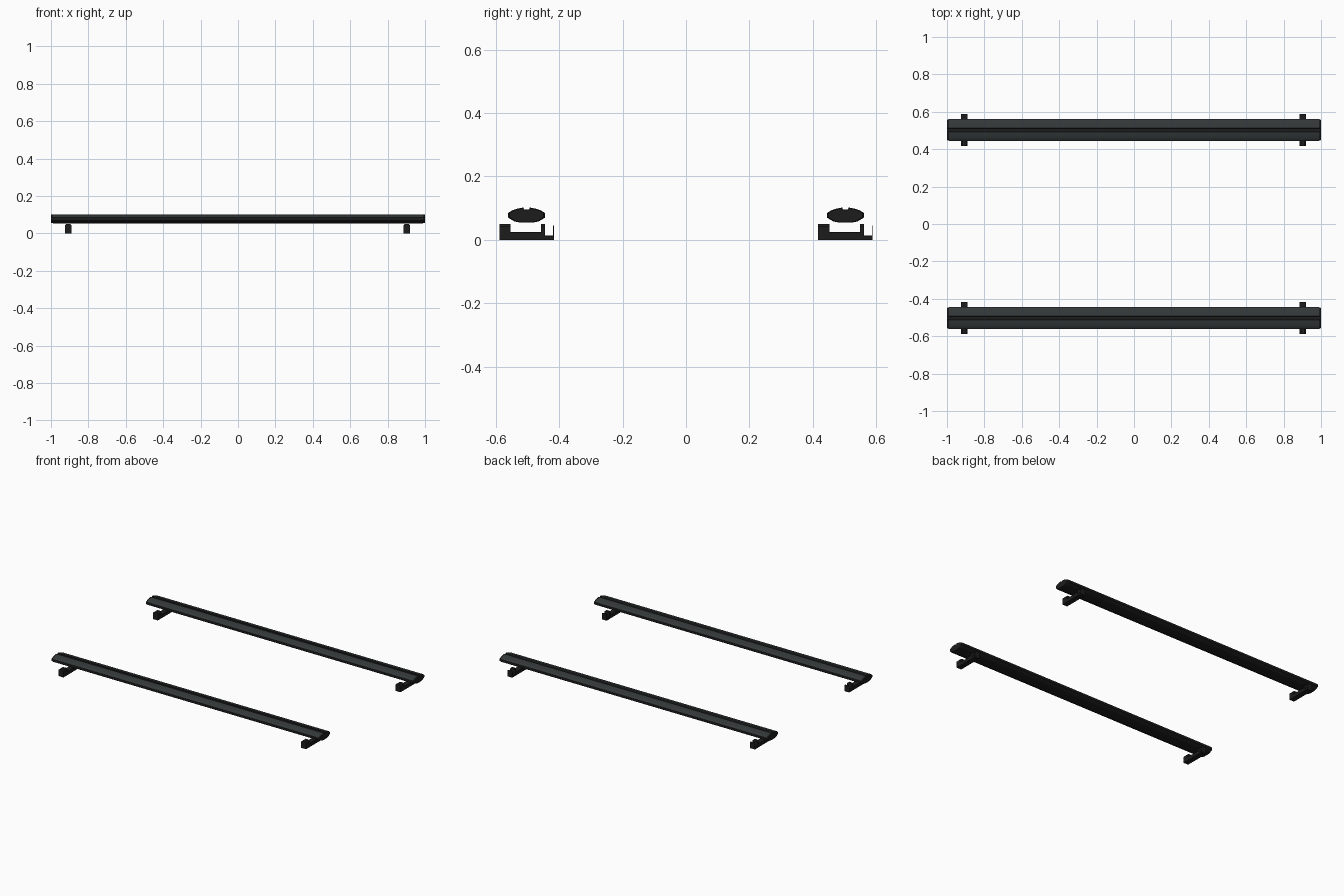
import bpy, bmesh

if "Cube" in bpy.data.objects:
    bpy.data.objects.remove(bpy.data.objects["Cube"])

def material(name, rgb):
    m = bpy.data.materials.new(name)
    m.diffuse_color = (*rgb, 1)
    m.use_nodes = True
    m.node_tree.nodes["Principled BSDF"].inputs["Base Color"].default_value = m.diffuse_color
    return m

BLACK = material("black plastic", (0.012, 0.012, 0.012))
GREY = material("dark grey coating", (0.033, 0.039, 0.039))

def loft(name, profile, rings, axis, mats):
    """Sweep a closed profile through rings of (position, scale, centre_z)."""
    bm = bmesh.new()
    loops = []
    for p, s, cz in rings:
        loop = []
        for a, z in profile:
            zz = cz + (z - cz) * s
            co = (p, a * s, zz) if axis == 'x' else (a * s, p, zz)
            loop.append(bm.verts.new(co))
        loops.append(loop)
    n = len(profile)
    for l0, l1 in zip(loops, loops[1:]):
        for i in range(n):
            j = (i + 1) % n
            bm.faces.new((l0[i], l0[j], l1[j], l1[i]))
    bm.faces.new(loops[0])
    bm.faces.new(loops[-1])
    bmesh.ops.recalc_face_normals(bm, faces=bm.faces)
    me = bpy.data.meshes.new(name)
    bm.to_mesh(me)
    bm.free()
    ob = bpy.data.objects.new(name, me)
    bpy.context.collection.objects.link(ob)
    for m in mats:
        me.materials.append(m)
    return ob

# Flattened bar section with a shallow slot along the top
BAR = [(-0.058, 0.070), (-0.058, 0.085), (-0.045, 0.093), (-0.030, 0.098),
       (-0.010, 0.102), (-0.008, 0.096), (0.008, 0.096), (0.010, 0.102),
       (0.030, 0.098), (0.045, 0.093), (0.058, 0.085), (0.058, 0.070),
       (0.038, 0.058), (0.018, 0.054), (-0.018, 0.054), (-0.038, 0.058)]

def foot_profile(z0, z1, w=0.018, c=0.008):
    """Upright section with chamfered top corners."""
    return [(-w, z0), (w, z0), (w, z1 - c), (w - c, z1), (c - w, z1), (-w, z1 - c)]

def crossbar(label, y):
    bar = loft(label + "_crossbar", BAR,
               [(-1, 0.92, 0.078), (-0.99, 1, 0.078), (0.99, 1, 0.078), (1, 0.92, 0.078)],
               'x', [BLACK, GREY])
    bar.location.y = y
    # Coated upper slopes, black slot, edges and underside
    for f in bar.data.polygons:
        if f.normal.z > 0.3 and abs(f.center.y) > 0.009 and abs(f.center.x) < 0.9:
            f.material_index = 1

    # Feet: (part, y start, y end, z bottom, z top, chamfer)
    parts = [("outer_block", -0.086, -0.050, 0.0, 0.050, 0.008),
             ("base", -0.050, 0.058, 0.0, 0.024, 0.001),
             ("base_tongue", 0.058, 0.086, 0.0, 0.013, 0.001),
             ("clamp_post", 0.046, 0.058, 0.012, 0.050, 0.008),
             ("end_plate", 0.084, 0.086, 0.013, 0.045, 0.006)]
    for side, x in (("left", -0.908), ("right", 0.902)):
        for part, a, b, z0, z1, c in parts:
            ob = loft(f"{label}_{side}_{part}", foot_profile(z0, z1, c=c),
                      [(a, 1, z0), (b, 1, z0)], 'y', [BLACK])
            ob.location = (x, y, 0)

crossbar("front", -0.503)
crossbar("rear", 0.503)
